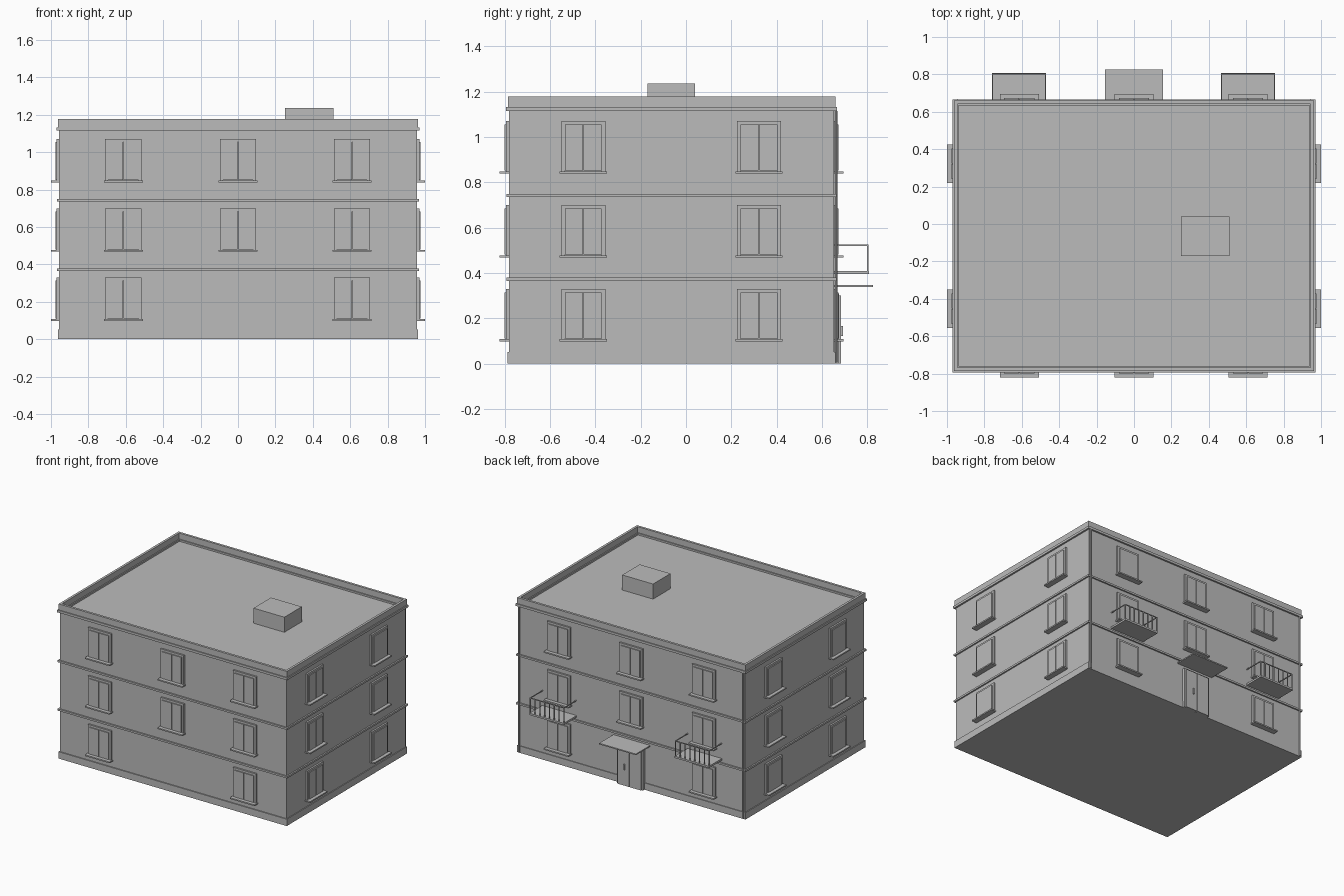
import bpy, bmesh
from mathutils import Matrix, Vector

cube = bpy.data.objects.get("Cube")
if cube:
    bpy.data.objects.remove(cube, do_unlink=True)

mat = bpy.data.materials.new("plain grey")
mat.use_nodes = True
GREY = (0.5, 0.5, 0.5, 1)
mat.diffuse_color = GREY
mat.node_tree.nodes["Principled BSDF"].inputs["Base Color"].default_value = GREY

# Wall planes
WX, YF, YB = 0.957, -0.78, 0.653
ROOF, TOP = 1.12, 1.178


def add_box(bm, x, y, z):
    """Box spanning the given (low, high) ranges."""
    size = [b - a for a, b in (x, y, z)]
    mid = Vector([(a + b) / 2 for a, b in (x, y, z)])
    m = Matrix.Translation(mid) @ Matrix.Diagonal((*size, 1))
    bmesh.ops.create_cube(bm, size=1, matrix=m)


def finish(name, bm, matrix=None):
    mesh = bpy.data.meshes.new(name)
    bm.to_mesh(mesh)
    bm.free()
    mesh.materials.append(mat)
    return place(name, mesh, matrix or Matrix())


def place(name, mesh, matrix):
    ob = bpy.data.objects.new(name, mesh)
    ob.matrix_world = matrix
    bpy.context.collection.objects.link(ob)
    return ob


def boxes(name, *spans):
    bm = bmesh.new()
    for s in spans:
        add_box(bm, *s)
    return finish(name, bm)


def ring(name, grow, z, inset=0.02):
    """Rectangular band around the walls."""
    x, f, b = WX + grow, YF - grow, YB + grow
    t = grow + inset
    return boxes(name,
                 ((-x, x), (f, f + t), z), ((-x, x), (b - t, b), z),
                 ((-x, -x + t), (f + t, b - t), z), ((x - t, x), (f + t, b - t), z))


# Main body, plinth, floor bands and parapet
boxes("walls", ((-WX, WX), (YF, YB), (0.005, ROOF)))
boxes("plinth", ((-WX - 0.006, WX + 0.006), (YF - 0.008, YB + 0.006), (0, 0.052)))
for i, z in enumerate((0.365, 0.735)):
    ring(f"floor_band_{i + 1}", 0.011, (z, z + 0.014))
ring("cornice_lip", 0.013, (1.115, 1.133))
ring("parapet", 0.006, (1.115, TOP), 0.012)
boxes("roof_hatch", ((0.25, 0.51), (-0.17, 0.04), (ROOF - 0.01, 1.235)))


# Window: stands on its sill, outward is -y
def window_mesh():
    bm = bmesh.new()
    w, h, t = 0.097, 0.225, 0.016
    add_box(bm, (-w, -w + t), (-0.013, 0.01), (0, h))
    add_box(bm, (w - t, w), (-0.013, 0.01), (0, h))
    add_box(bm, (-w + t, w - t), (-0.013, 0.01), (h - t, h))
    for s in (-1, 1):
        a, b = sorted((s * 0.0015, s * (w - t)))
        add_box(bm, (a, b), (-0.02, 0.01), (0.006, h - t))
    add_box(bm, (-0.104, 0.104), (-0.042, 0.01), (-0.007, 0.003))
    mesh = bpy.data.meshes.new("window")
    bm.to_mesh(mesh)
    bm.free()
    mesh.materials.append(mat)
    return mesh


window = window_mesh()
half_pi = 1.5707963
for floor, z in enumerate((0.105, 0.475, 0.845)):
    for col, x in enumerate((-0.613, 0, 0.61)):
        if floor == 0 and col == 1:
            continue
        place(f"front_window_{floor}_{col}", window, Matrix.Translation((x, YF, z)))
        place(f"back_window_{floor}_{col}", window,
              Matrix.Translation((x, YB, z)) @ Matrix.Rotation(2 * half_pi, 4, "Z"))
    for col, y in enumerate((-0.453, 0.322)):
        for side, s in (("left", 1), ("right", -1)):
            place(f"{side}_window_{floor}_{col}", window,
                  Matrix.Translation((s * WX, y, z)) @ Matrix.Rotation(s * half_pi, 4, "Z"))

# Balconies with railings
for side, cx in (("left", 0.61), ("right", -0.615)):
    x0, x1 = cx - 0.145, cx + 0.145
    boxes(f"{side}_balcony_floor", ((x0, x1), (YB - 0.01, 0.808), (0.395, 0.409)))
    r = 0.003
    rails = [((x0, x1), (0.799, 0.805), (0.52, 0.526))]
    rails += [((x - r, x + r), (YB, 0.799), (0.52, 0.526)) for x in (x0 + r, x1 - r)]
    for i in range(8):
        x = x0 + r + i * (x1 - x0 - 2 * r) / 7
        rails.append(((x - r, x + r), (0.799, 0.805), (0.405, 0.521)))
    boxes(f"{side}_balcony_railing", *rails)

# Entrance: double door, frame, handle and canopy
boxes("door_frame",
      ((-0.11, -0.098), (YB, 0.675), (0, 0.31)), ((0.098, 0.11), (YB, 0.675), (0, 0.31)),
      ((-0.098, 0.098), (YB, 0.675), (0.3, 0.31)))
boxes("door_leaves",
      ((-0.098, -0.002), (YB, 0.684), (0, 0.3)), ((0.002, 0.098), (YB, 0.684), (0, 0.3)))
boxes("door_handle", ((0.034, 0.042), (0.68, 0.693), (0.122, 0.166)))
boxes("canopy", ((-0.155, 0.155), (YB - 0.01, 0.825), (0.338, 0.347)))

# Downpipes at the back corners
for side, s in (("left", 1), ("right", -1)):
    bm = bmesh.new()
    bmesh.ops.create_cone(bm, cap_ends=True, segments=8, radius1=0.006, radius2=0.006, depth=1.11)
    pipe = finish(f"{side}_downpipe", bm, Matrix.Translation((s * 0.945, YB + 0.009, 0.56)))
